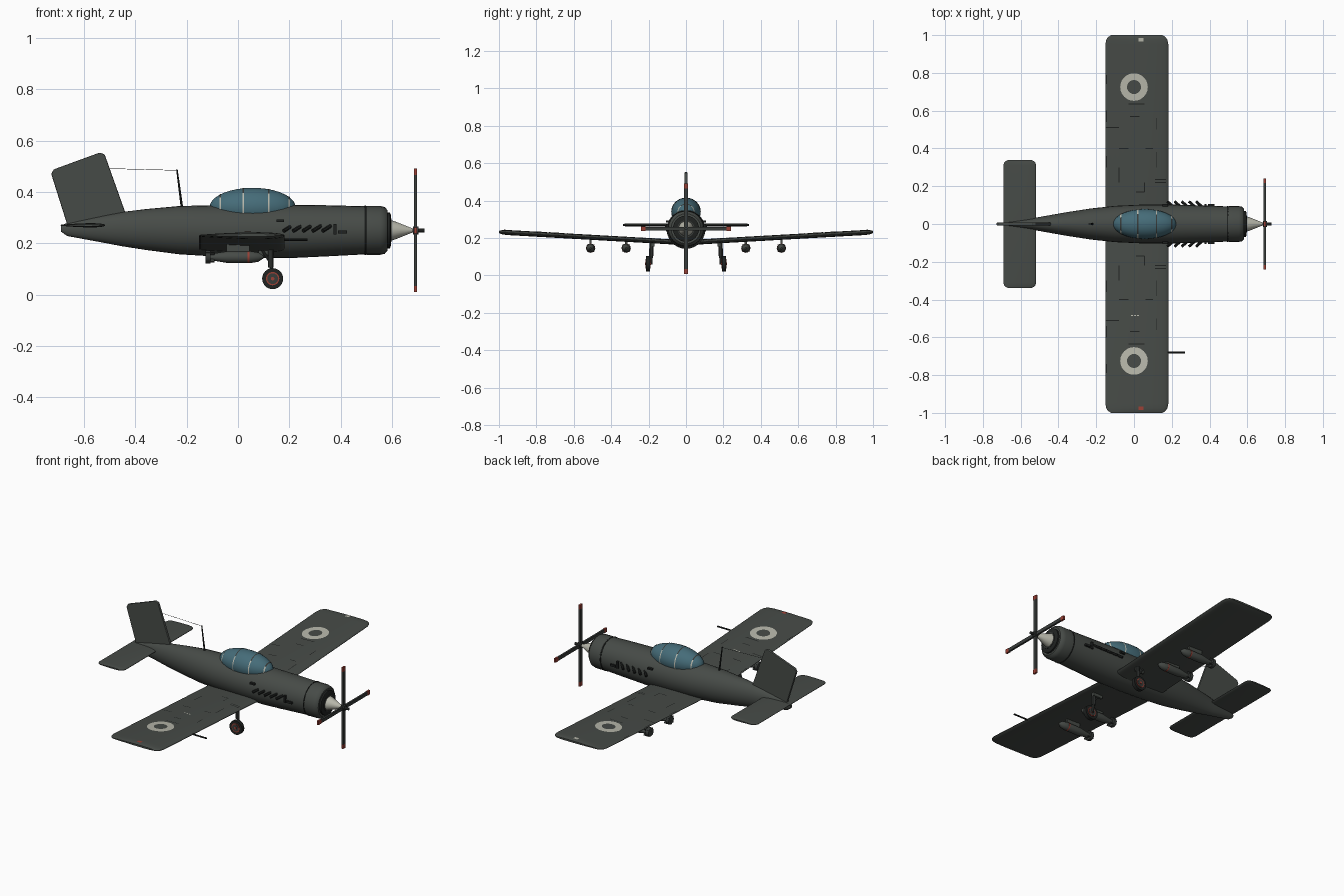
import bpy, bmesh, math
from mathutils import Vector, Matrix

cube = bpy.data.objects.get("Cube")
if cube:
    bpy.data.objects.remove(cube)

def material(name, rgb):
    m = bpy.data.materials.new(name)
    m.use_nodes = True
    m.diffuse_color = (*rgb, 1)
    bsdf = m.node_tree.nodes["Principled BSDF"]
    bsdf.inputs["Base Color"].default_value = (*rgb, 1)
    bsdf.inputs["Roughness"].default_value = 0.7
    return m

PAINT = material("dark grey green paint", (.062, .070, .063))
DARK = material("near black", (.014, .016, .015))
METAL = material("dark metal", (.04, .045, .042))
GLASS = material("canopy blue", (.06, .15, .19))
PALE = material("pale grey", (.48, .48, .41))
RED = material("warning red", (.32, .05, .035))

def finish(name, bm, mat, smooth=True):
    bmesh.ops.recalc_face_normals(bm, faces=bm.faces)
    me = bpy.data.meshes.new(name)
    bm.to_mesh(me)
    bm.free()
    ob = bpy.data.objects.new(name, me)
    bpy.context.collection.objects.link(ob)
    me.materials.append(mat)
    if smooth:
        bpy.ops.object.select_all(action='DESELECT')
        ob.select_set(True)
        bpy.context.view_layer.objects.active = ob
        bpy.ops.object.shade_smooth_by_angle(angle=math.radians(35))
    return ob

def loft(name, rings, mat, closed=True, caps=True):
    bm = bmesh.new()
    rows = [[bm.verts.new(p) for p in ring] for ring in rings]
    n = len(rows[0])
    for a, b in zip(rows, rows[1:]):
        for i in range(n if closed else n - 1):
            j = (i + 1) % n
            bm.faces.new((a[i], a[j], b[j], b[i]))
    if caps:
        bm.faces.new(rows[0])
        bm.faces.new(rows[-1])
    return finish(name, bm, mat)

def ring_x(x, top, bottom, half, n=28):
    mid, h = (top + bottom) / 2, (top - bottom) / 2
    return [(x, half * math.cos(math.tau * i / n), mid + h * math.sin(math.tau * i / n)) for i in range(n)]

def lathe_x(name, profile, y, z, mat, n=20):
    return loft(name, [[(x, y + r * math.cos(math.tau * i / n), z + r * math.sin(math.tau * i / n))
                        for i in range(n)] for x, r in profile], mat)

def tube(name, a, b, r, mat, r2=None, n=10):
    a, b = Vector(a), Vector(b)
    bm = bmesh.new()
    m = Matrix.Translation((a + b) / 2) @ (b - a).to_track_quat('Z', 'Y').to_matrix().to_4x4()
    bmesh.ops.create_cone(bm, cap_ends=True, segments=n, radius1=r, radius2=r if r2 is None else r2,
                          depth=(b - a).length, matrix=m)
    return finish(name, bm, mat)

def box(name, centre, size, mat, rot=None):
    bm = bmesh.new()
    m = Matrix.Translation(centre) @ (rot or Matrix()) @ Matrix.Diagonal((*size, 1))
    bmesh.ops.create_cube(bm, size=1, matrix=m)
    return finish(name, bm, mat, False)

# Fuselage: x, top, bottom, half width
AXIS = .25
stations = [(-.69, .268, .245, .008), (-.665, .28, .228, .014), (-.54, .305, .205, .03),
            (-.45, .322, .188, .046), (-.36, .333, .174, .062), (-.23, .345, .157, .082),
            (-.1, .348, .149, .096), (.05, .35, .144, .103), (.2, .35, .142, .103),
            (.35, .348, .149, .098), (.5, .344, .157, .093)]
loft("fuselage", [ring_x(*s) for s in stations], PAINT)
lathe_x("cowling", [(.495, .088), (.5, .095), (.555, .095), (.572, .091), (.582, .08)], 0, AXIS, PAINT, 24)
lathe_x("cowling_seam", [(.493, .0965), (.498, .0965)], 0, AXIS, DARK, 24)
lathe_x("cowling_mouth", [(.575, .07), (.592, .07), (.596, .06)], 0, AXIS, DARK, 24)
lathe_x("spinner", [(.592, .041), (.61, .036), (.65, .02), (.685, .006)], 0, AXIS, PALE)
lathe_x("spinner_rim", [(.59, .046), (.598, .046)], 0, AXIS, METAL)

# Propeller
PX = .692
tube("propeller_shaft", (.66, 0, AXIS), (.727, 0, AXIS), .008, METAL)
tube("propeller_hub", (.682, 0, AXIS), (.704, 0, AXIS), .016, METAL, n=16)
for k in range(4):
    spin = Matrix.Translation((PX, 0, AXIS)) @ Matrix.Rotation(k * math.pi / 2, 4, 'X')
    for part, r0, r1, w, mat in (("blade", .008, .216, .02, METAL), ("blade_tip", .216, .241, .024, RED)):
        ob = box(f"propeller_{part}_{k}", (0, 0, (r0 + r1) / 2), (.011, w, r1 - r0), mat)
        ob.data.transform(spin)

# Flying surfaces share one rounded section
def section(u):
    return max(0, 2.6 * math.sqrt(u) * (1 - u) * (1 - .25 * u) + .16 * u * (u < 1))

def foil(y, x0, x1, z, thick, n=14):
    us = [(1 - math.cos(math.pi * i / n)) / 2 for i in range(n + 1)]
    top = [(x1 - u * (x1 - x0), y, z + thick / 2 * section(u) + .001) for u in us]
    low = [(x1 - u * (x1 - x0), y, z - thick / 2 * section(u) - .001) for u in us]
    return top + low[::-1]

LE, TE, THICK = .182, -.152, .026
def wing_z(y):
    return .175 + .057 * abs(y)

def on_wing(x, y, lift=.002):
    u = min(1, max(0, (LE - x) / (LE - TE)))
    return (x, y, wing_z(y) + THICK / 2 * section(u) + lift)

def patch(name, x0, x1, y0, y1, mat):
    n = max(1, math.ceil((x1 - x0) / .012))
    xs = [x0 + (x1 - x0) * i / n for i in range(n + 1)]
    loft(name, [[on_wing(x, y0) for x in xs], [on_wing(x, y1) for x in xs]], mat, False, False)

wing_plan = [(0, TE, LE, 1), (.95, TE, LE, 1), (.975, -.147, .177, .9), (.99, -.138, .167, .7), (1, -.12, .15, .35)]
tail_plan = [(0, -.692, -.518, 1), (.31, -.692, -.518, 1), (.328, -.686, -.524, .8), (.338, -.67, -.54, .4)]
for s, side in ((1, "left"), (-1, "right")):
    loft(f"{side}_wing", [foil(s * y, a, b, wing_z(y), THICK * t) for y, a, b, t in wing_plan], PAINT)
    loft(f"{side}_tailplane", [foil(s * y, a, b, .27, .015 * t) for y, a, b, t in tail_plan], PAINT)

    # Roundel ring
    ring = [[on_wing(r * math.cos(math.tau * i / 40), s * (.725 + r * math.sin(math.tau * i / 40)))
             for i in range(40)] for r in (.037, .049, .061, .073)]
    loft(f"{side}_roundel", ring, PALE, True, False)

    # Panel seams: chordwise, then spanwise
    for i, (y, x0, x1) in enumerate([(.22, .11, .17), (.235, .11, .17), (.17, .01, .055), (.4, -.08, -.03),
                                     (.4, .06, .1), (.51, -.15, -.08), (.635, -.03, .055), (.57, -.02, .03)]):
        patch(f"{side}_chord_seam_{i}", x0, x1, s * (y - .0025), s * (y + .0025), DARK)
    for i, (x, y0, y1) in enumerate([(-.146, .54, .6), (-.146, .74, .79), (.055, .17, .22), (.12, .3, .38),
                                     (-.08, .22, .3), (.12, .5, .56), (-.146, .3, .36)]):
        patch(f"{side}_span_seam_{i}", x - .002, x + .002, s * y0, s * y1, DARK)
    patch(f"{side}_tip_light", .025, .05, s * .965, s * .985, RED if s < 0 else PALE)

    # Exhaust stacks and side vents
    for i in range(5):
        x = .19 + i * .038
        tube(f"{side}_exhaust_{i}", (x + .02, s * .09, .268), (x - .012, s * .118, .248), .0075, DARK, n=8)
    for i, (x, z, w, h) in enumerate([(.378, .255, .012, .04), (.408, .243, .035, .012), (.165, .288, .03, .01)]):
        box(f"{side}_vent_{i}", (x, s * .097, z), (w, .018, h), DARK)

    # Landing gear
    wy = s * .203
    tube(f"{side}_gear_leg", (.128, s * .185, .18), (.128, s * .186, .105), .011, METAL)
    tube(f"{side}_gear_fork", (.128, s * .184, .115), (.135, s * .186, .058), .007, METAL)
    tube(f"{side}_gear_brace", (.09, s * .185, .18), (.126, s * .185, .125), .005, METAL)
    box(f"{side}_gear_door", (.11, s * .175, .165), (.06, .012, .022), PAINT)
    for part, r, w, mat in (("tyre", .041, .022, DARK), ("wheel_band", .026, .026, RED),
                            ("wheel_disc", .021, .029, METAL), ("wheel_cap", .007, .034, RED)):
        tube(f"{side}_{part}", (.135, wy - w / 2, .062), (.135, wy + w / 2, .062), r, mat, n=24)

    # Underwing bombs
    for i, y in enumerate((.32, .51)):
        yy, bz = s * y, .146
        tag = f"{side}_bomb_{i}"
        lathe_x(tag, [(-.125, .01), (-.09, .015), (-.04, .023), (.05, .023), (.08, .018), (.1, .004)],
                yy, bz, PAINT, 16)
        lathe_x(tag + "_band", [(.038, .0238), (.045, .0238)], yy, bz, RED, 16)
        for k in range(2):
            box(f"{tag}_fin_{k}", (-.11, yy, bz), (.035, .004, .054), METAL,
                Matrix.Rotation(math.pi / 4 + k * math.pi / 2, 4, 'X'))
        lathe_x(tag + "_fin_ring", [(-.127, .025), (-.108, .025)], yy, bz, METAL, 12)
        box(tag + "_pylon", (0, yy, .18), (.09, .012, .04), PAINT)

# Pitot tube and small wing stencil
tube("pitot_tube", (.165, -.68, wing_z(.68)), (.27, -.68, wing_z(.68)), .0045, DARK)
for i in range(3):
    patch(f"wing_stencil_{i}", -.015 + i * .016, -.005 + i * .016, -.488, -.481, PALE)

# Fin
bm = bmesh.new()
outline = [(-.665, .27), (-.728, .47), (-.718, .488), (-.54, .553), (-.52, .547), (-.44, .322), (-.46, .28)]
face = bm.faces.new([bm.verts.new((x, -.008, z)) for x, z in outline])
new = bmesh.ops.extrude_face_region(bm, geom=[face])["geom"]
bmesh.ops.translate(bm, vec=(0, .016, 0), verts=[v for v in new if isinstance(v, bmesh.types.BMVert)])
fin = finish("fin", bm, PAINT, False)
bevel = fin.modifiers.new("soft_edges", 'BEVEL')
bevel.width, bevel.segments = .004, 2

# Aerial mast and wire
tube("aerial_mast", (-.218, 0, .335), (-.238, 0, .487), .005, DARK, .003)
tube("aerial_wire", (-.238, 0, .484), (-.5, 0, .491), .001, METAL, n=5)

# Canopy with hoops
CX, CZ, RX, RY, RZ = .057, .34, .168, .079, .076
bm = bmesh.new()
bmesh.ops.create_uvsphere(bm, u_segments=32, v_segments=18, radius=1,
                          matrix=Matrix.Translation((CX, 0, CZ)) @ Matrix.Diagonal((RX, RY, RZ, 1)))
finish("canopy", bm, GLASS)
for i, x in enumerate((-.07, .02, .12, .2)):
    def hoop(xx, a):
        k = math.sqrt(1 - ((xx - CX) / RX) ** 2)
        return (xx, (RY * k + .0015) * math.cos(a), CZ + (RZ * k + .0015) * math.sin(a))
    for part, a0, a1, mat in (("left", -20, 48, PALE), ("top", 48, 132, METAL), ("right", 132, 200, PALE)):
        arc = [math.radians(a0 + (a1 - a0) * j / 12) for j in range(13)]
        loft(f"canopy_hoop_{i}_{part}", [[hoop(x + d, a) for a in arc] for d in (-.003, .003)], mat, False, False)
